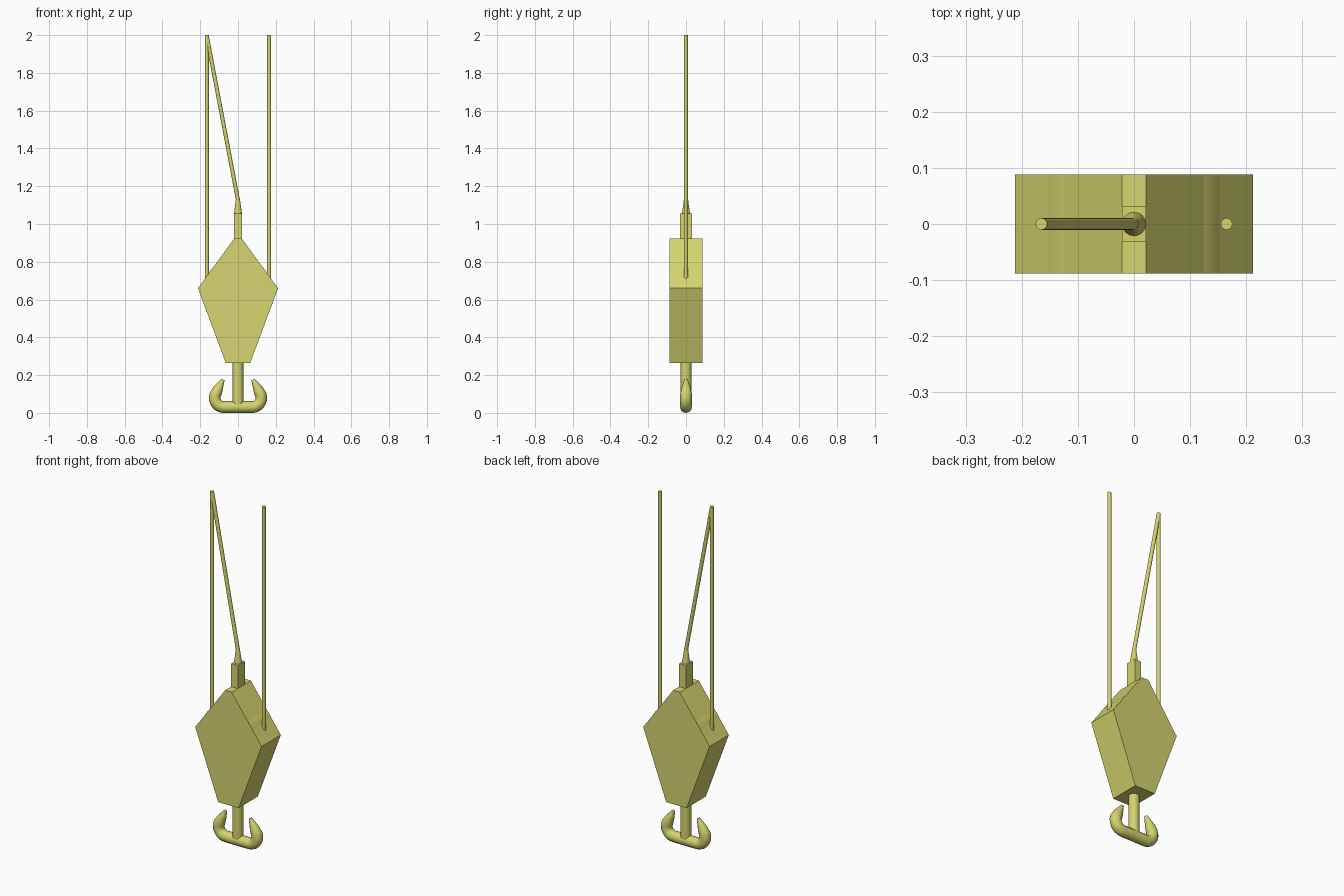
import bpy, bmesh, math
from mathutils import Vector

cube = bpy.data.objects.get("Cube")
if cube:
    bpy.data.objects.remove(cube)

paint = bpy.data.materials.new("dull_yellow")
paint.use_nodes = True
colour = (0.66, 0.66, 0.16, 1)
paint.diffuse_color = colour
paint.node_tree.nodes["Principled BSDF"].inputs["Base Color"].default_value = colour


def finish(obj, name, smooth=True):
    obj.name = name
    obj.data.materials.clear()
    obj.data.materials.append(paint)
    if smooth:
        bpy.ops.object.select_all(action="DESELECT")
        obj.select_set(True)
        bpy.context.view_layer.objects.active = obj
        bpy.ops.object.shade_smooth_by_angle(angle=math.radians(35))
    return obj


def rod(name, start, end, r1, r2=None, sides=24):
    """Round or tapered bar between two points."""
    a, b = Vector(start), Vector(end)
    bpy.ops.mesh.primitive_cone_add(vertices=sides, radius1=r1, radius2=r1 if r2 is None else r2,
                                    depth=(b - a).length, location=(a + b) / 2)
    obj = bpy.context.object
    obj.rotation_euler = (b - a).to_track_quat("Z", "Y").to_euler()
    return finish(obj, name)


def slab(name, outline, half_depth):
    """Outline in x and z, extruded along y."""
    bm = bmesh.new()
    face = bm.faces.new([bm.verts.new((x, -half_depth, z)) for x, z in outline])
    grown = bmesh.ops.extrude_face_region(bm, geom=[face])
    moved = [v for v in grown["geom"] if isinstance(v, bmesh.types.BMVert)]
    bmesh.ops.translate(bm, verts=moved, vec=(0, 2 * half_depth, 0))
    bmesh.ops.recalc_face_normals(bm, faces=bm.faces)
    mesh = bpy.data.meshes.new(name)
    bm.to_mesh(mesh)
    bm.free()
    obj = bpy.data.objects.new(name, mesh)
    bpy.context.collection.objects.link(obj)
    return finish(obj, name, smooth=False)


# Pulley housing, with the sheave just breaking through its upper slopes
half = [(0.021, 0.922), (0.212, 0.66), (0.065, 0.265)]
slab("pulley_housing", half + [(-x, z) for x, z in reversed(half)], 0.088)
rod("sheave", (0, -0.0875, 0.66), (0, 0.0875, 0.66), 0.173, sides=64)

# Rope anchor on top
slab("anchor_block", [(-0.021, 0.91), (0.021, 0.91), (0.021, 1.055), (-0.021, 1.055)], 0.032)
rod("rope_socket", (0, 0, 1.055), (-0.001, 0, 1.145), 0.021, 0.009)

# Ropes
for side, x in (("left", 0.165), ("right", -0.165)):
    rod(side + "_rope", (x, 0, 0.66), (x, 0, 2), 0.0105, sides=16)
rod("anchor_rope", (0, 0, 1.125), (-0.165, 0, 1.995), 0.0105, sides=16)

# Shank and double hook
rod("hook_shank", (0, 0, 0.045), (0, 0, 0.28), 0.028)

arm = [(0.04, 0.031, 0.031)]
for i in range(13):
    a = math.radians(-90 + i * 115 / 12)
    arm.append((0.075 + 0.048 * math.cos(a), 0.079 + 0.048 * math.sin(a), 0.031))
arm += [(0.107, 0.124, 0.027), (0.079, 0.177, 0.009)]
path = [(-x, z, r) for x, z, r in reversed(arm)] + arm

curve = bpy.data.curves.new("double_hook", "CURVE")
curve.dimensions = "3D"
curve.bevel_depth = 1
curve.bevel_resolution = 4
curve.use_fill_caps = True
spline = curve.splines.new("POLY")
spline.points.add(len(path) - 1)
for point, (x, z, r) in zip(spline.points, path):
    point.co = (x, 0, z, 1)
    point.radius = r
hook = bpy.data.objects.new("double_hook", curve)
bpy.context.collection.objects.link(hook)
bpy.ops.object.select_all(action="DESELECT")
hook.select_set(True)
bpy.context.view_layer.objects.active = hook
bpy.ops.object.convert(target="MESH")
finish(bpy.context.object, "double_hook")
